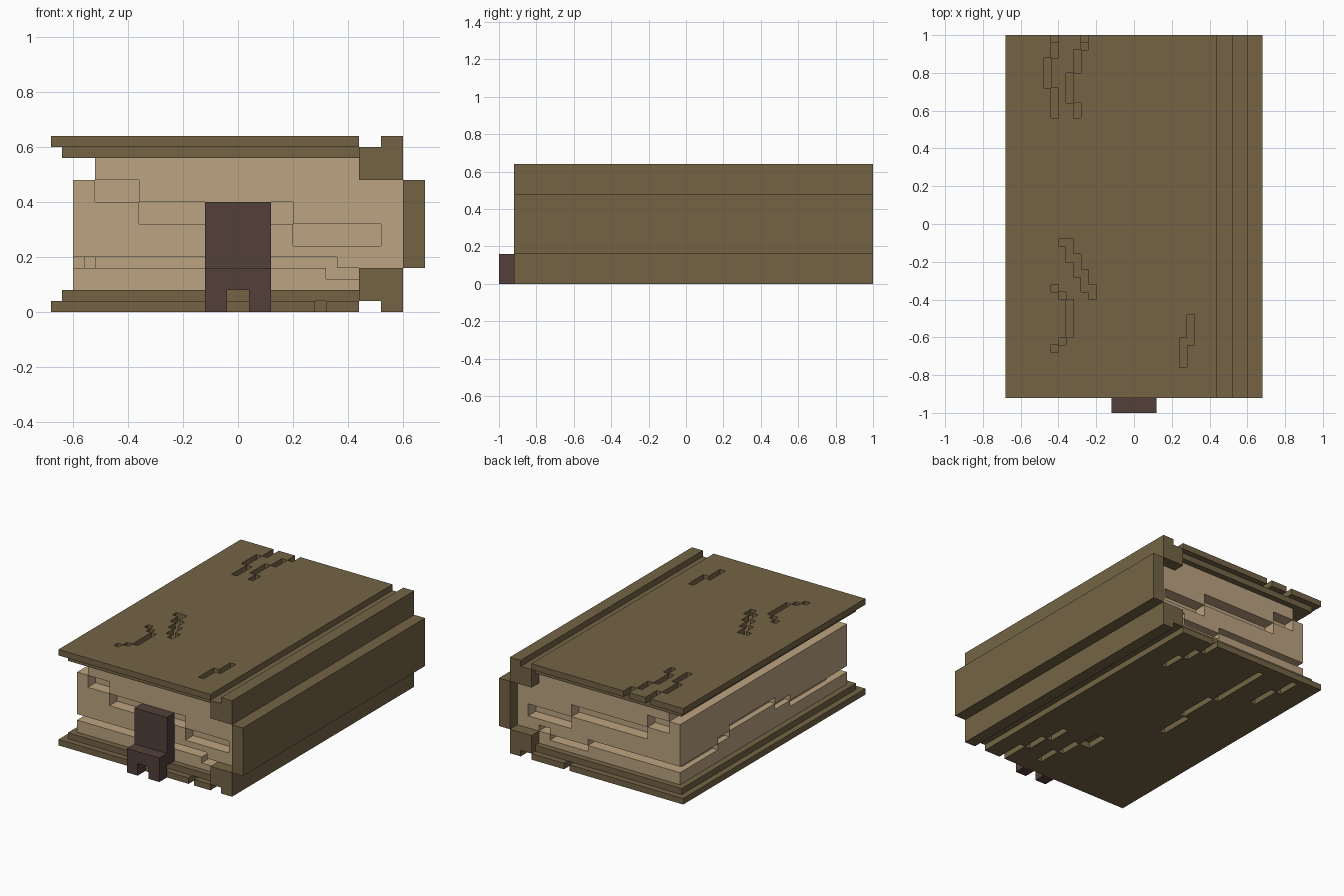
import bpy, bmesh
from itertools import product

U = 0.04  # size of one block; all boxes below are (x0, x1, y0, y1, z0, z1) in blocks

cube = bpy.data.objects.get("Cube")
if cube:
    bpy.data.objects.remove(cube, do_unlink=True)


def material(name, rgb):
    m = bpy.data.materials.new(name)
    m.use_nodes = True
    m.diffuse_color = (*rgb, 1)
    m.node_tree.nodes["Principled BSDF"].inputs["Base Color"].default_value = (*rgb, 1)
    return m


LEATHER = material("brown leather", (0.174, 0.127, 0.060))
PAPER = material("tan paper", (0.503, 0.367, 0.220))
CLASP = material("dark brown clasp", (0.084, 0.051, 0.042))


def carved(name, mat, solids, cuts=()):
    """One mesh skin around the solid boxes minus the cut boxes."""
    boxes = list(solids) + list(cuts)
    lo = [min(b[2 * a] for b in solids) for a in range(3)]
    hi = [max(b[2 * a + 1] for b in solids) for a in range(3)]
    grid = [sorted({min(max(v, lo[a]), hi[a]) for b in boxes for v in b[2 * a:2 * a + 2]})
            for a in range(3)]

    def inside(b, c):
        return all(b[2 * a] < c[a] < b[2 * a + 1] for a in range(3))

    filled = set()
    for cell in product(*(range(len(g) - 1) for g in grid)):
        mid = [(grid[a][i] + grid[a][i + 1]) / 2 for a, i in enumerate(cell)]
        if any(inside(b, mid) for b in solids) and not any(inside(b, mid) for b in cuts):
            filled.add(cell)

    bm = bmesh.new()
    for cell in filled:
        for a, side in product(range(3), (0, 1)):
            near = list(cell)
            near[a] += 2 * side - 1
            if tuple(near) in filled:
                continue
            b, c = (a + 1) % 3, (a + 2) % 3
            ring = [(0, 0), (1, 0), (1, 1), (0, 1)]
            corners = []
            for p, q in (ring if side else ring[::-1]):
                k = list(cell)
                k[a] += side
                k[b] += p
                k[c] += q
                corners.append(bm.verts.new([grid[n][k[n]] * U for n in range(3)]))
            bm.faces.new(corners)
    bmesh.ops.remove_doubles(bm, verts=bm.verts, dist=1e-4)
    me = bpy.data.meshes.new(name)
    bm.to_mesh(me)
    bm.free()
    me.materials.append(mat)
    ob = bpy.data.objects.new(name, me)
    bpy.context.collection.objects.link(ob)
    return ob


def cracks(z0, cells):
    return [(*c, z0, z0 + 1) for c in cells]


# Cracks worn into the outer layer of each cover: (x0, x1, y0, y1)
top_cracks = [
    (-11, -10, 14, 18), (-12, -11, 18, 22), (-11, -10, 22, 25),
    (-8, -7, 14, 16), (-9, -8, 16, 20), (-8, -7, 20, 23), (-7, -6, 23, 25),
    (-10, -8, -3, -2), (-9, -8, -5, -3), (-8, -7, -7, -4), (-7, -6, -9, -6), (-6, -5, -10, -8),
    (-11, -10, -9, -8), (-10, -9, -10, -9), (-9, -8, -15, -10),
    (-10, -9, -16, -15), (-11, -10, -17, -16),
    (7, 8, -16, -12), (6, 7, -19, -15),
]
bottom_cracks = [
    (6, 7, 15, 19), (5, 6, 19, 22), (4, 5, 22, 25),
    (-7, -6, -1, 5), (-6, -5, 5, 12), (-7, -6, 12, 23),
    (-12, -11, 15, 20), (-13, -12, 20, 24),
    (7, 8, -23, -18), (6, 7, -18, -14), (5, 6, -14, -10),
    (2, 3, -20, -16), (1, 2, -16, -12), (-1, 1, -12, -8),
]

# Covers: wide outer board over a slightly smaller inner board
carved("top_cover", LEATHER,
       [(-17, 11, -23, 25, 15, 16), (-16, 11, -22, 24, 14, 15)], cracks(15, top_cracks))
carved("bottom_cover", LEATHER,
       [(-17, 11, -23, 25, 0, 1), (-16, 11, -22, 24, 1, 2)], cracks(0, bottom_cracks))

# Spine: hinge rails with a groove beside each cover, and the back board
carved("spine", LEATHER, [
    (11, 15, -23, 25, 12, 15), (13, 15, -23, 25, 15, 16),
    (11, 15, -23, 25, 1, 4), (13, 15, -23, 25, 0, 1),
    (15, 17, -23, 25, 4, 12),
])

# Gaps between the pages, shared by both ends of the book
page_gaps = []
for y0, y1 in ((-21, -19), (21, 23)):
    page_gaps += [(-13, -9, y0, y1, 10, 12), (-9, 5, y0, y1, 8, 10), (5, 13, y0, y1, 6, 8)]
# Lower gaps: front, back, then stepping along the open side
page_gaps += [
    (-15, 9, -21, -19, 4, 5), (8, 11, -21, -19, 3, 4),
    (-15, 2, 21, 23, 4, 5), (2, 9, 21, 23, 3, 4), (9, 11, 21, 23, 4, 5),
    (-15, -13, -21, -17, 4, 5), (-15, -14, -17, -6, 4, 5), (-15, -14, -6, -2, 5, 6),
    (-15, -14, -2, 10, 6, 7), (-15, -14, 10, 13, 5, 6), (-15, -14, 13, 23, 4, 5),
    (-15, -13, -21, 23, 12, 14),
]
carved("pages", PAPER, [(-15, 11, -21, 23, 2, 14), (11, 15, -21, 23, 4, 12)], page_gaps)

# Clasp: upright strap with a forked foot in front of the bottom cover
carved("clasp", CLASP,
       [(-3, 3, -23, -21, 2, 10), (-3, 3, -25, -23, 0, 4)], [(-1, 1, -25, -23, 0, 2)])
